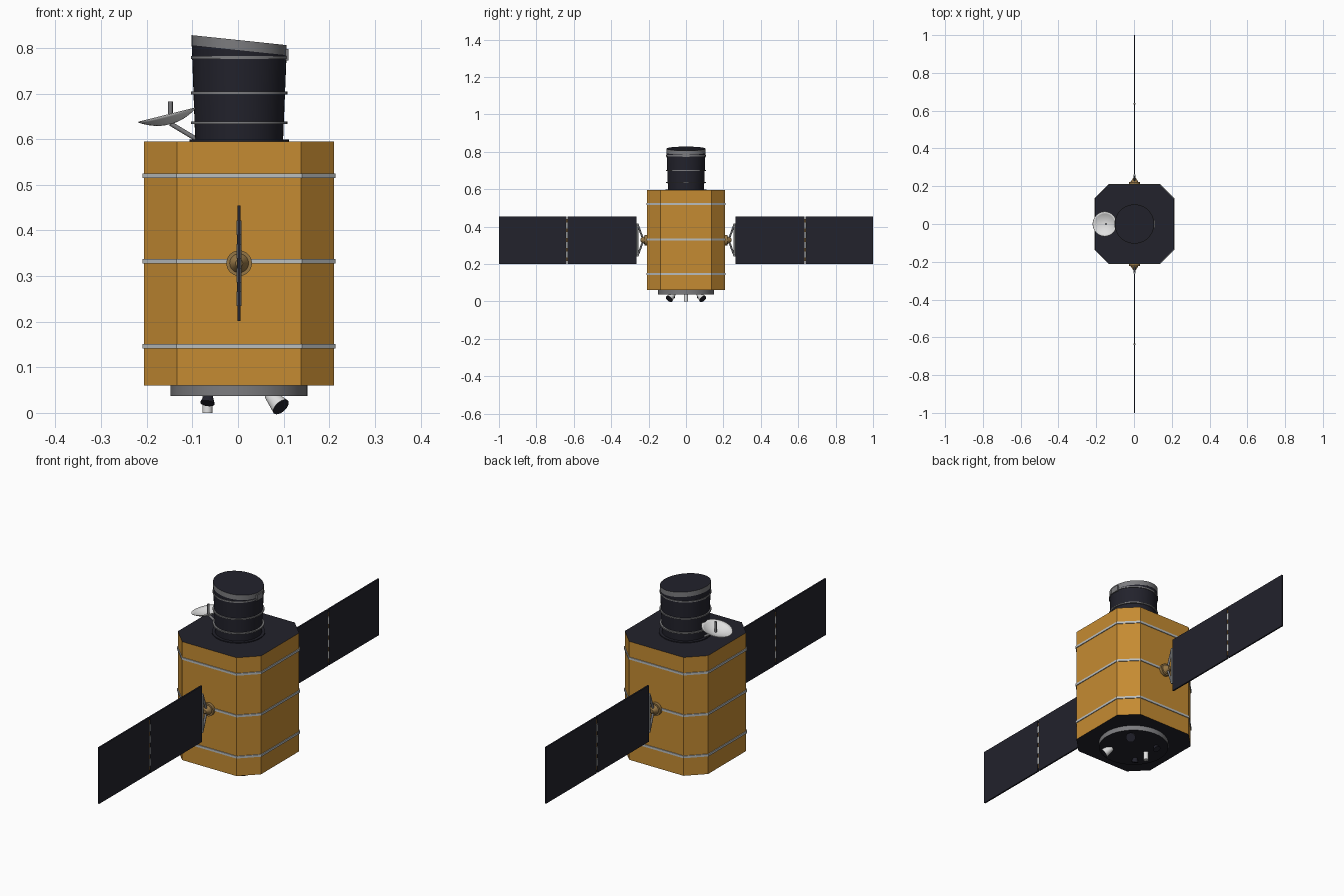
import bpy, bmesh, math
from mathutils import Vector

if "Cube" in bpy.data.objects:
    bpy.data.objects.remove(bpy.data.objects["Cube"])

CX = 0.0025  # body axis offset, since the dish overhangs one side


def material(name, r, g, b):
    m = bpy.data.materials.new(name)
    m.use_nodes = True
    m.diffuse_color = (r, g, b, 1)
    m.node_tree.nodes["Principled BSDF"].inputs["Base Color"].default_value = (r, g, b, 1)
    return m


FOIL = material("gold foil", 0.56, 0.26, 0.032)
DARK = material("dark navy", 0.016, 0.016, 0.025)
GREY = material("mid grey", 0.2, 0.2, 0.21)
SILVER = material("silver", 0.5, 0.52, 0.52)
WHITE = material("white", 0.75, 0.75, 0.75)
TAN = material("dull tan", 0.3, 0.18, 0.06)


def finish(name, bm, mats, smooth=True):
    bmesh.ops.recalc_face_normals(bm, faces=bm.faces)
    mesh = bpy.data.meshes.new(name)
    bm.to_mesh(mesh)
    bm.free()
    for m in mats:
        mesh.materials.append(m)
    ob = bpy.data.objects.new(name, mesh)
    bpy.context.collection.objects.link(ob)
    if smooth:
        bpy.ops.object.select_all(action='DESELECT')
        ob.select_set(True)
        bpy.context.view_layer.objects.active = ob
        bpy.ops.object.shade_smooth_by_angle(angle=math.radians(35))
    return ob


def rod(name, a, b, r1, r2, mats, n=32, caps=()):
    """Tapered cylinder from a to b; caps lists ends (0, 1) using the second material."""
    a, b = Vector(a), Vector(b)
    axis = b - a
    bm = bmesh.new()
    bmesh.ops.create_cone(bm, cap_ends=True, segments=n, radius1=r1, radius2=r2, depth=axis.length)
    for f in bm.faces:
        if abs(f.normal.z) > 0.99 and int(f.calc_center_median().z > 0) in caps:
            f.material_index = 1
    turn = axis.to_track_quat('Z', 'Y').to_matrix().to_4x4()
    bmesh.ops.transform(bm, matrix=turn, verts=bm.verts)
    bmesh.ops.translate(bm, vec=(a + b) / 2, verts=bm.verts)
    return finish(name, bm, mats)


def upright(name, z0, z1, r1, r2, mats, caps=()):
    return rod(name, (CX, 0, z0), (CX, 0, z1), r1, r2, mats, 48, caps)


def box(name, centre, size, mat):
    bm = bmesh.new()
    bmesh.ops.create_cube(bm, size=1)
    bmesh.ops.scale(bm, vec=size, verts=bm.verts)
    bmesh.ops.translate(bm, vec=centre, verts=bm.verts)
    return finish(name, bm, [mat], False)


def octagon(name, half, flat, z0, z1, mats):
    """Square prism with cut corners; end faces use the last material."""
    bm = bmesh.new()
    pts = [(half, -flat), (half, flat), (flat, half), (-flat, half),
           (-half, flat), (-half, -flat), (-flat, -half), (flat, -half)]
    face = bm.faces.new([bm.verts.new((x + CX, y, z0)) for x, y in pts])
    up = bmesh.ops.extrude_face_region(bm, geom=[face], use_keep_orig=True)
    bmesh.ops.translate(bm, vec=(0, 0, z1 - z0),
                        verts=[v for v in up["geom"] if isinstance(v, bmesh.types.BMVert)])
    bm.normal_update()
    for f in bm.faces:
        if abs(f.normal.z) > 0.9:
            f.material_index = len(mats) - 1
    return finish(name, bm, mats, False)


# Main body with metal straps
octagon("body", 0.208, 0.136, 0.06, 0.595, [FOIL, DARK])
for i, z in enumerate((0.146, 0.332, 0.52)):
    octagon(f"body_strap_{i}", 0.2115, 0.1375, z - 0.005, z + 0.005, [SILVER])

# Telescope tube with a slanted mouth and closed lid
tube = upright("telescope_tube", 0.59, 0.796, 0.096, 0.104, [DARK])
lid = upright("telescope_lid", 0.795, 0.817, 0.104, 0.104, [GREY, DARK], (0, 1))
for ob in (tube, lid):
    for v in ob.data.vertices:
        if v.co.z > 0.7:
            v.co.z -= 0.105 * (v.co.x - CX)
upright("tube_base_ring", 0.594, 0.599, 0.109, 0.109, [DARK])
for i, z in enumerate((0.636, 0.701, 0.779)):
    upright(f"tube_ring_{i}", z - 0.003, z + 0.003, 0.106, 0.106, [GREY])
box("lid_hinge", (CX + 0.104, 0, 0.785), (0.008, 0.04, 0.026), GREY)

# Dish antenna: a lathed bowl tilted outward
bm = bmesh.new()
R, depth, rings, n = 0.066, 0.021, 6, 32
prev = None
for k in range(1, rings + 1):
    r = R * k / rings
    loop = [bm.verts.new((r * math.cos(t * math.tau / n), r * math.sin(t * math.tau / n),
                          depth * (k / rings) ** 2)) for t in range(n)]
    if prev is None:
        bm.faces.new(loop)
    else:
        for t in range(n):
            u = (t + 1) % n
            bm.faces.new((prev[t], prev[u], loop[u], loop[t]))
    prev = loop
dish = finish("dish", bm, [WHITE])
dish.location = (-0.15, 0, 0.632)
dish.rotation_euler.y = math.radians(-14)
shell = dish.modifiers.new("thickness", 'SOLIDIFY')
shell.thickness = 0.002
rod("dish_feed", (-0.148, 0, 0.632), (-0.148, 0, 0.682), 0.005, 0.005, [GREY], 16)
rod("dish_strut", (-0.148, 0, 0.634), (-0.088, 0, 0.598), 0.005, 0.005, [GREY], 16)

# Thruster deck underneath
upright("thruster_deck", 0.037, 0.062, 0.15, 0.15, [GREY, DARK], (0,))
for s in (-1, 1):
    side = "left" if s > 0 else "right"
    rod(f"large_thruster_{s}", (0.07, s * 0.068, 0.04), (0.094, s * 0.09, 0.013),
        0.013, 0.021, [WHITE, DARK], 24, (1,))
    rod(f"small_thruster_{s}", (-0.064, s * 0.066, 0.042), (-0.067, s * 0.075, 0.021),
        0.008, 0.016, [DARK], 24)
rod("tail_probe", (-0.067, 0, 0.04), (-0.067, 0, 0), 0.011, 0.011, [WHITE], 24)

# Solar wings, one front and one back
for s, wing in ((-1, "front"), (1, "back")):
    def at(y, z, x=CX):
        return (x, s * y, z)

    rod(f"{wing}_wing_mount", at(0.205, 0.328), at(0.222, 0.328), 0.028, 0.028, [TAN], 32)
    rod(f"{wing}_wing_pivot", at(0.22, 0.328), at(0.243, 0.328), 0.022, 0.008, [TAN], 32)
    # Yoke frame
    rod(f"{wing}_yoke_bar", at(0.26, 0.24), at(0.26, 0.416), 0.005, 0.005, [SILVER], 12)
    for k in (-1, 1):
        rod(f"{wing}_yoke_arm_{k}", at(0.232, 0.328 + k * 0.012), at(0.258, 0.328 + k * 0.083),
            0.005, 0.005, [GREY], 12)
    # Two panels joined by a hinge bar with knuckles
    box(f"{wing}_inner_panel", at(0.449, 0.328), (0.007, 0.368, 0.254), DARK)
    box(f"{wing}_outer_panel", at(0.82, 0.328), (0.007, 0.36, 0.254), DARK)
    rod(f"{wing}_hinge_bar", at(0.6365, 0.215), at(0.6365, 0.44), 0.003, 0.003, [FOIL], 12)
    for i, z in enumerate((0.25, 0.302, 0.354, 0.406)):
        rod(f"{wing}_hinge_knuckle_{i}", at(0.6365, z - 0.016), at(0.6365, z + 0.016),
            0.0055, 0.0055, [SILVER], 12)
